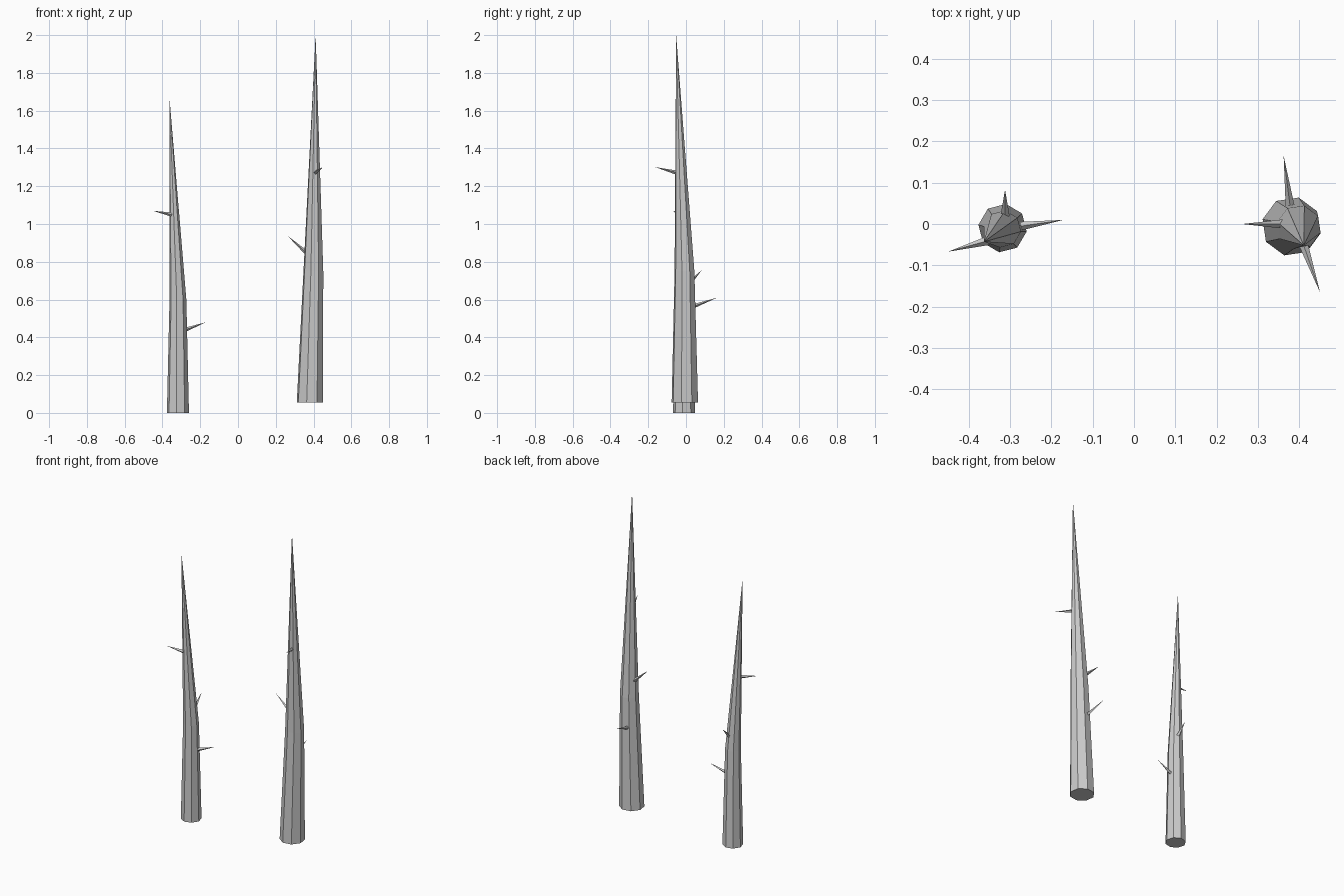
import bpy, bmesh
from math import cos, sin, tau, radians
from mathutils import Vector

if "Cube" in bpy.data.objects:
    bpy.data.objects.remove(bpy.data.objects["Cube"])


def make_object(name, bm):
    bmesh.ops.recalc_face_normals(bm, faces=bm.faces[:])
    mesh = bpy.data.meshes.new(name)
    bm.to_mesh(mesh)
    bm.free()
    obj = bpy.data.objects.new(name, mesh)
    bpy.context.collection.objects.link(obj)
    return obj


def trunk(name, rings, tip, turn, sides=8):
    """Faceted shaft through (centre, radius) rings, ending in a point."""
    bm = bmesh.new()
    loops = []
    for (x, y, z), r in rings:
        angles = [radians(turn) + tau * i / sides for i in range(sides)]
        loops.append([bm.verts.new((x + r * cos(a), y + r * sin(a), z)) for a in angles])
    apex = bm.verts.new(tip)
    bm.faces.new(loops[0][::-1])
    for i in range(sides):
        j = (i + 1) % sides
        for low, high in zip(loops, loops[1:]):
            bm.faces.new((low[i], low[j], high[j], high[i]))
        bm.faces.new((loops[-1][i], loops[-1][j], apex))
    return make_object(name, bm)


def twig(name, base, tip, radius=0.011, sides=4):
    """Thin spike whose foot sits just inside the trunk."""
    base, tip = Vector(base), Vector(tip)
    axis = tip - base
    bm = bmesh.new()
    bmesh.ops.create_cone(bm, cap_ends=True, segments=sides, radius1=radius,
                          radius2=0, depth=axis.length)
    bmesh.ops.remove_doubles(bm, verts=bm.verts[:], dist=1e-5)
    obj = make_object(name, bm)
    obj.location = (base + tip) / 2
    obj.rotation_euler = axis.to_track_quat('Z', 'Y').to_euler()
    return obj


# Short trunk on the left
trunk("short_trunk",
      [((-0.318, -0.01, 0.0), 0.059), ((-0.318, -0.012, 0.6), 0.045)],
      (-0.363, -0.043, 1.67), -8)
# Tall trunk on the right, starting slightly higher
trunk("tall_trunk",
      [((0.381, -0.006, 0.055), 0.072), ((0.399, -0.008, 0.75), 0.054)],
      (0.411, -0.052, 2.0), -14)

# Twigs: foot and tip of each
twigs = {
    "short_trunk_twig_low": ((-0.28, -0.006, 0.44), (-0.17, 0.01, 0.48)),
    "short_trunk_twig_mid": ((-0.312, 0.02, 0.69), (-0.312, 0.083, 0.755)),
    "short_trunk_twig_high": ((-0.352, -0.04, 1.05), (-0.45, -0.067, 1.07)),
    "tall_trunk_twig_low": ((0.378, 0.04, 0.565), (0.362, 0.165, 0.61)),
    "tall_trunk_twig_mid": ((0.36, 0.0, 0.85), (0.262, 0.0, 0.938)),
    "tall_trunk_twig_high": ((0.41, -0.05, 1.272), (0.45, -0.165, 1.302)),
}
for name, (base, tip) in twigs.items():
    twig(name, base, tip)
